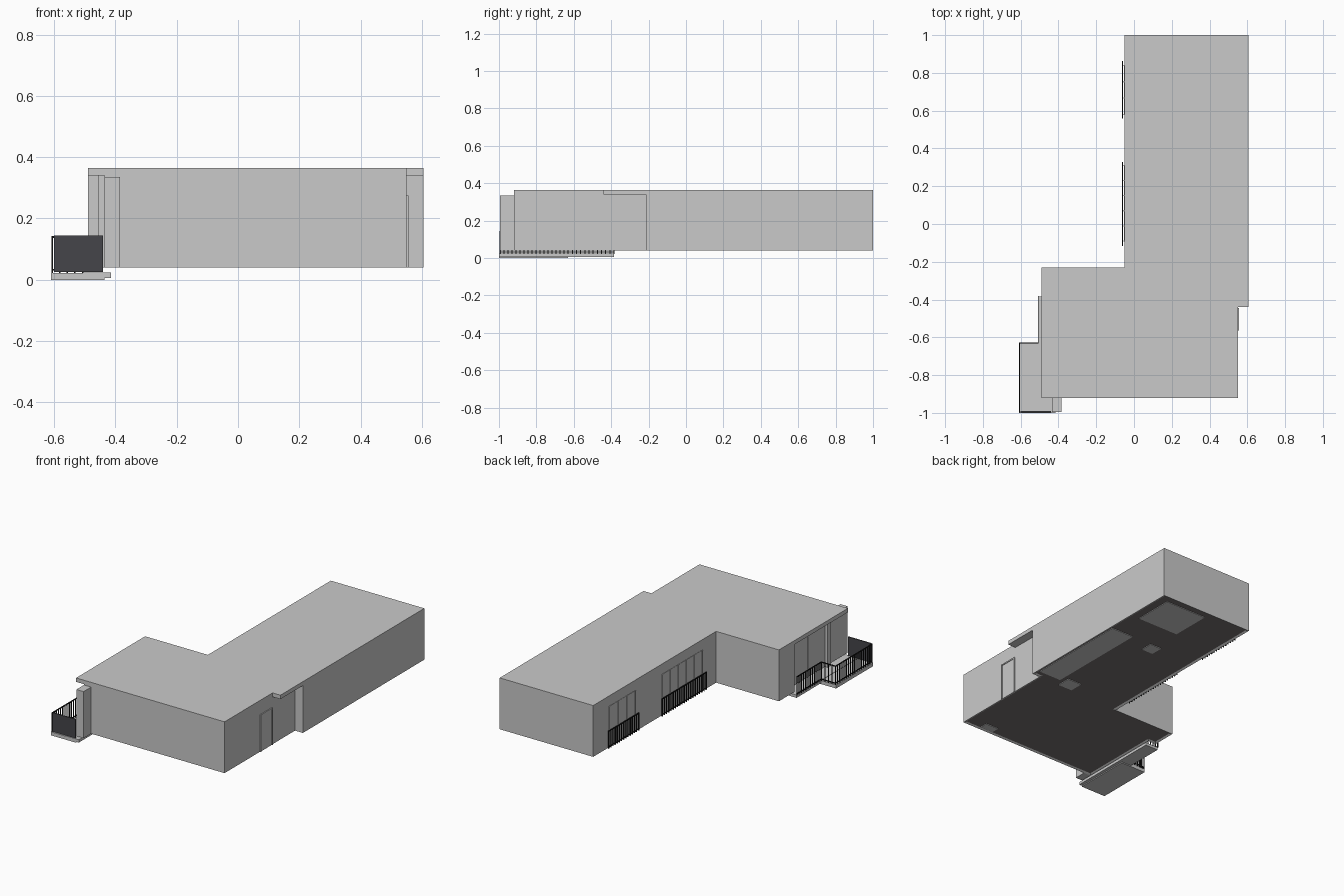
import bpy, bmesh

if "Cube" in bpy.data.objects:
    bpy.data.objects.remove(bpy.data.objects["Cube"])


def material(name, rgb):
    m = bpy.data.materials.new(name)
    m.diffuse_color = (*rgb, 1)
    m.use_nodes = True
    m.node_tree.nodes["Principled BSDF"].inputs["Base Color"].default_value = m.diffuse_color
    return m


GREY = material("light_grey", (0.59, 0.59, 0.59))
FLOOR = material("dark_floor", (0.18, 0.16, 0.16))
PANEL = material("charcoal_panel", (0.06, 0.06, 0.068))
BLACK = material("black_metal", (0.01, 0.01, 0.01))


def finish(bm, name, *mats):
    bmesh.ops.recalc_face_normals(bm, faces=bm.faces)
    me = bpy.data.meshes.new(name)
    bm.to_mesh(me)
    bm.free()
    for m in mats:
        me.materials.append(m)
    ob = bpy.data.objects.new(name, me)
    bpy.context.collection.objects.link(ob)
    return ob


def add_box(bm, x0, x1, y0, y1, z0, z1):
    vs = bmesh.ops.create_cube(bm, size=1)["verts"]
    for v in vs:
        v.co = (x1 if v.co.x > 0 else x0, y1 if v.co.y > 0 else y0, z1 if v.co.z > 0 else z0)


def boxes(name, mat, *dims):
    bm = bmesh.new()
    for d in dims:
        add_box(bm, *d)
    return finish(bm, name, mat)


def prism(outline, z0, z1):
    bm = bmesh.new()
    face = bm.faces.new([bm.verts.new((x, y, z0)) for x, y in outline])
    ext = bmesh.ops.extrude_face_region(bm, geom=[face])
    for v in ext["geom"]:
        if isinstance(v, bmesh.types.BMVert):
            v.co.z = z1
    bmesh.ops.recalc_face_normals(bm, faces=bm.faces)
    return bm


# Walls: L-shaped plan with a recessed entrance and a recessed balcony side
walls = [(-0.435, -0.92), (0.55, -0.92), (0.55, -0.215), (0.605, -0.215), (0.605, 1),
         (-0.05, 1), (-0.05, -0.23), (-0.49, -0.23), (-0.49, -0.385), (-0.435, -0.385)]
bm = prism(walls, 0.04, 0.34)
# Dark floor set slightly up inside the wall bottoms
under = [f for f in bm.faces if f.normal.z < -0.5]
bmesh.ops.inset_region(bm, faces=under, thickness=0.018, depth=0)
for f in under:
    f.material_index = 1
    for v in f.verts:
        v.co.z = 0.046
finish(bm, "walls", GREY, FLOOR)

# Flat roof overhanging both recesses
roof = [(-0.49, -0.92), (0.55, -0.92), (0.55, -0.44), (0.605, -0.44), (0.605, 1),
        (-0.05, 1), (-0.05, -0.23), (-0.49, -0.23)]
finish(prism(roof, 0.34, 0.365), "roof", GREY)

# Pale floor patches seen on the underside
boxes("floor_patches", GREY, *[(*p, 0.042, 0.047) for p in (
    (0.43, 0.587, -0.17, 0.5), (0.25, 0.54, 0.69, 0.95), (0.21, 0.29, 0.42, 0.5),
    (0.3, 0.4, -0.22, -0.13), (0.34, 0.43, -0.9, -0.85))])

# Corner pier beside the balcony
boxes("corner_pier", GREY, (-0.435, -0.385, -0.995, -0.92, 0.04, 0.335))

# Entrance door with frame
boxes("door", GREY, (0.55, 0.552, -0.56, -0.45, 0.04, 0.27))
boxes("door_frame", GREY,
      (0.55, 0.556, -0.565, -0.557, 0.04, 0.275), (0.55, 0.556, -0.453, -0.445, 0.04, 0.275),
      (0.55, 0.556, -0.557, -0.453, 0.267, 0.275))

# Window panels and mullions on the left walls
def window(name, x, y0, y1, z1, splits):
    dims = [(x - 0.002, x, y0, y1, 0.04, z1)]
    for i in range(splits + 1):
        y = y0 + (y1 - y0) * i / splits
        dims.append((x - 0.005, x, y - 0.003, y + 0.003, 0.04, z1))
    boxes(name, GREY, *dims)


window("rear_window", -0.05, 0.58, 0.84, 0.3, 3)
window("long_window", -0.05, -0.09, 0.31, 0.3, 5)
window("balcony_window", -0.435, -0.77, -0.42, 0.3, 4)
boxes("balcony_jamb", GREY, (-0.455, -0.435, -0.80, -0.765, 0.04, 0.34))

# Balcony slabs
boxes("balcony_slab", GREY, (-0.61, -0.435, -1, -0.63, 0, 0.022))
boxes("balcony_strip", GREY, (-0.505, -0.415, -1, -0.385, 0.006, 0.024))

# Solid front balcony panel
boxes("balcony_panel", PANEL, (-0.6, -0.44, -0.997, -0.99, 0.025, 0.145))


def railing(name, a, b, z0, z1, step=0.022):
    """Rails and balusters along an axis-aligned line."""
    bm = bmesh.new()
    (ax, ay), (bx, by) = a, b
    h = 0.0025
    x0, x1, y0, y1 = min(ax, bx) - h, max(ax, bx) + h, min(ay, by) - h, max(ay, by) + h
    add_box(bm, x0, x1, y0, y1, z1 - 0.006, z1)
    add_box(bm, x0, x1, y0, y1, z0 + 0.008, z0 + 0.013)
    n = max(1, round((abs(bx - ax) + abs(by - ay)) / step))
    for i in range(n + 1):
        x, y = ax + (bx - ax) * i / n, ay + (by - ay) * i / n
        add_box(bm, x - h, x + h, y - h, y + h, z0, z1)
    finish(bm, name, BLACK)


# Balcony and window railings
railing("balcony_rail_outer", (-0.606, -0.995), (-0.606, -0.63), 0.022, 0.143)
railing("balcony_rail_return", (-0.606, -0.63), (-0.507, -0.63), 0.022, 0.143)
railing("balcony_rail_inner", (-0.507, -0.63), (-0.507, -0.385), 0.022, 0.143)
railing("rear_window_rail", (-0.061, 0.56), (-0.061, 0.86), 0.042, 0.155)
railing("long_window_rail", (-0.061, -0.115), (-0.061, 0.325), 0.042, 0.155)
